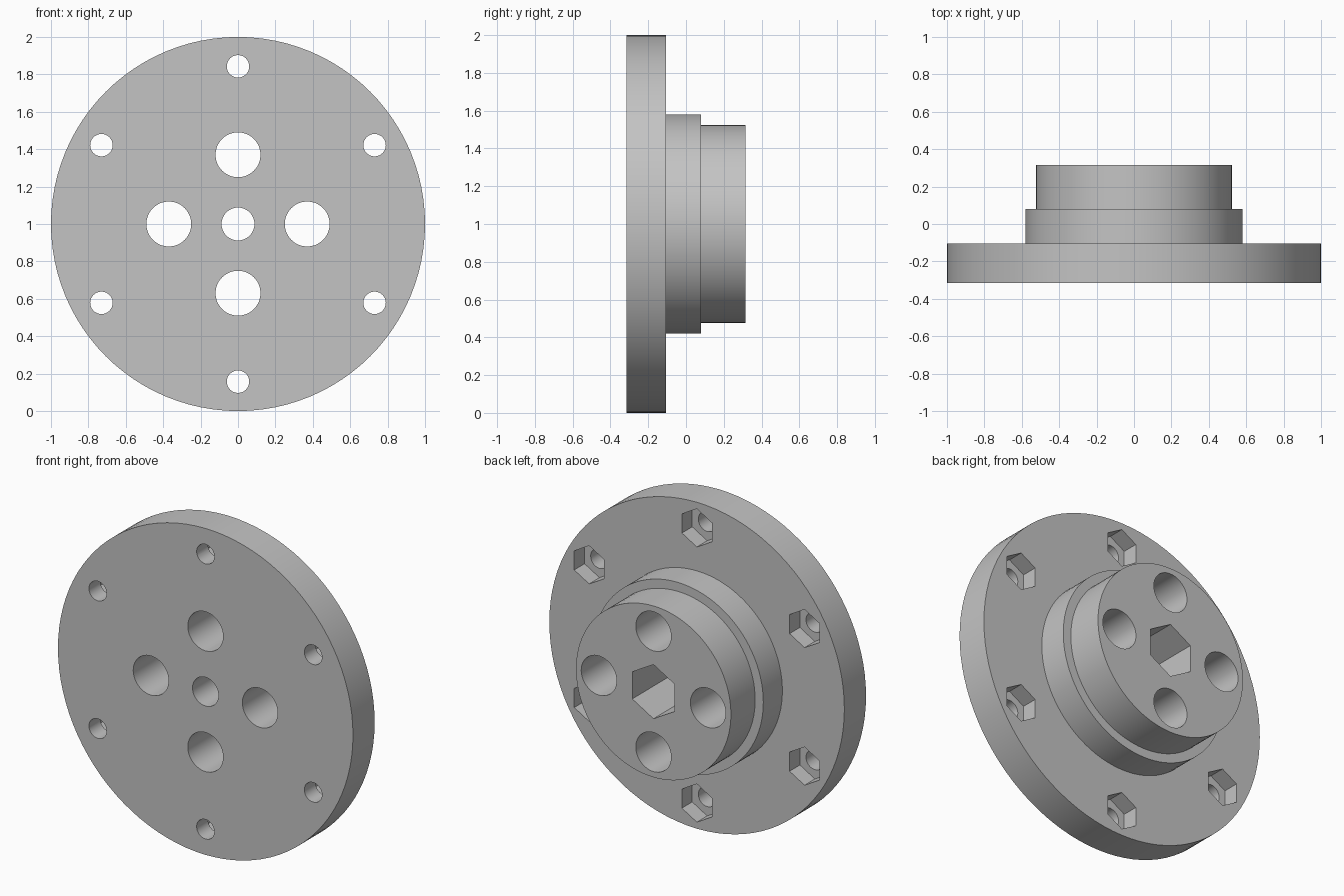
import bpy, bmesh
from math import sin, cos, pi, radians

cube = bpy.data.objects.get("Cube")
if cube:
    bpy.data.objects.remove(cube, do_unlink=True)

grey = bpy.data.materials.new("plain_grey")
grey.use_nodes = True
colour = (0.55, 0.55, 0.55, 1)
grey.diffuse_color = colour
grey.node_tree.nodes["Principled BSDF"].inputs["Base Color"].default_value = colour

CENTRE_Z = 1.0
BACK, FRONT = 0.315, -0.315
FLANGE_BACK, STEP_BACK = -0.105, 0.08


def add_turned(bm, profile, sides, x=0, z=0):
    """Closed solid along y from (y, radius) pairs; first corner points up."""
    rings = []
    for y, r in profile:
        angles = [2 * pi * i / sides for i in range(sides)]
        rings.append([bm.verts.new((x + r * sin(a), y, CENTRE_Z + z + r * cos(a)))
                      for a in angles])
    for low, high in zip(rings, rings[1:]):
        for i in range(sides):
            j = (i + 1) % sides
            bm.faces.new((low[i], low[j], high[j], high[i]))
    bm.faces.new(rings[0])
    bm.faces.new(rings[-1])


def finish(bm, name):
    bmesh.ops.recalc_face_normals(bm, faces=bm.faces)
    mesh = bpy.data.meshes.new(name)
    bm.to_mesh(mesh)
    bm.free()
    mesh.materials.append(grey)
    obj = bpy.data.objects.new(name, mesh)
    bpy.context.collection.objects.link(obj)
    return obj


def around(count, radius):
    """Evenly spaced (x, z) positions, starting at the top."""
    return [(radius * sin(2 * pi * i / count), radius * cos(2 * pi * i / count))
            for i in range(count)]


# Stepped hub: flange, shoulder and boss in one turned body
bm = bmesh.new()
add_turned(bm, [(FRONT, 1.0), (FLANGE_BACK, 1.0), (FLANGE_BACK, 0.58),
                (STEP_BACK, 0.58), (STEP_BACK, 0.525), (BACK, 0.525)], 96)
hub = finish(bm, "flanged_hub")

# Round holes running right through
bm = bmesh.new()
through = [(FRONT - 0.1), (BACK + 0.1)]
add_turned(bm, [(y, 0.088) for y in through], 48)
for x, z in around(4, 0.37):
    add_turned(bm, [(y, 0.12) for y in through], 48, x, z)
for x, z in around(6, 0.843):
    add_turned(bm, [(y, 0.06) for y in through], 32, x, z)
round_cutter = finish(bm, "round_hole_cutter")

# Hexagonal pockets sunk from the back
bm = bmesh.new()
add_turned(bm, [(-0.1, 0.166), (BACK + 0.1, 0.166)], 6)
for x, z in around(6, 0.843):
    add_turned(bm, [(FLANGE_BACK - 0.1, 0.117), (FLANGE_BACK + 0.1, 0.117)], 6, x, z)
hex_cutter = finish(bm, "hex_pocket_cutter")

# Cut the holes and keep the finished mesh
for cutter in (round_cutter, hex_cutter):
    cutter.hide_render = True
    mod = hub.modifiers.new(cutter.name, "BOOLEAN")
    mod.operation = "DIFFERENCE"
    mod.solver = "EXACT"
    mod.object = cutter
graph = bpy.context.evaluated_depsgraph_get()
result = bpy.data.meshes.new_from_object(hub.evaluated_get(graph))
hub.modifiers.clear()
hub.data = result
for cutter in (round_cutter, hex_cutter):
    bpy.data.objects.remove(cutter, do_unlink=True)

# Soft round walls, crisp rims and pocket corners
bpy.ops.object.select_all(action="DESELECT")
hub.select_set(True)
bpy.context.view_layer.objects.active = hub
bpy.ops.object.shade_smooth_by_angle(angle=radians(30))
